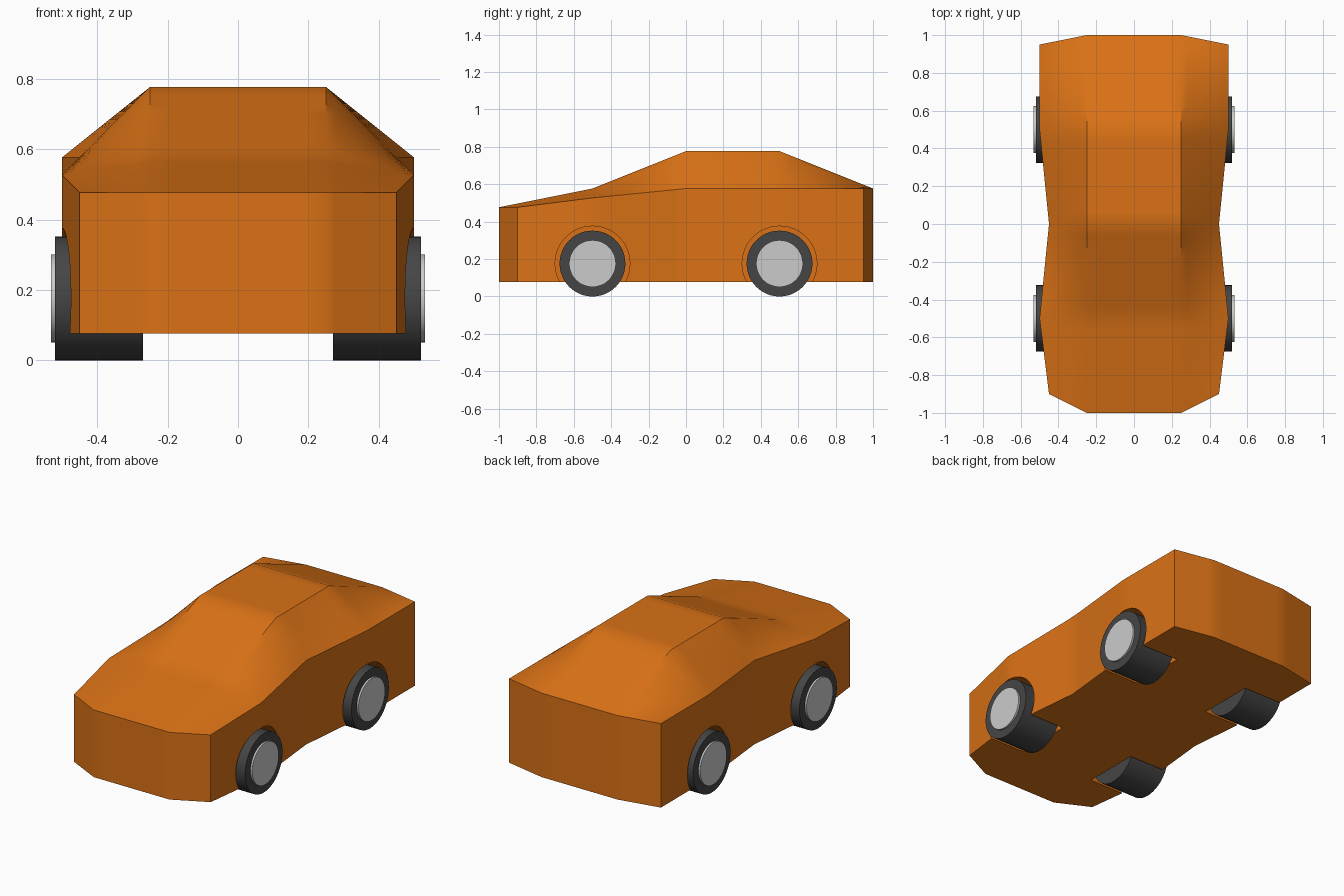
import bpy, bmesh, math

if "Cube" in bpy.data.objects:
    bpy.data.objects.remove(bpy.data.objects["Cube"])

BASE, R = 0.077, 0.176          # underside height, tyre radius
MID = 0.25                      # half-width of the flat centre strip


def material(name, rgb):
    m = bpy.data.materials.new(name)
    m.diffuse_color = (*rgb, 1)
    m.use_nodes = True
    m.node_tree.nodes["Principled BSDF"].inputs["Base Color"].default_value = m.diffuse_color
    return m


def activate(ob):
    bpy.ops.object.select_all(action='DESELECT')
    ob.select_set(True)
    bpy.context.view_layer.objects.active = ob


def cylinder(name, r, x0, x1, y, z, mat=None):
    bpy.ops.mesh.primitive_cylinder_add(vertices=48, radius=r, depth=abs(x1 - x0),
                                        location=((x0 + x1) / 2, y, z),
                                        rotation=(0, math.pi / 2, 0))
    ob = bpy.context.object
    ob.name = name
    if mat:
        ob.data.materials.append(mat)
    return ob


orange = material("orange_paint", (0.70, 0.167, 0.008))
rubber = material("rubber", (0.06, 0.06, 0.06))

# Car body stations, front to back: centre y, centre z, side x, side y, side z
stations = [(-1.0, 0.4, 0.45, -0.9, 0.40),
            (-0.5, 0.5, 0.50, -0.5, 0.45),
            (0.0, 0.7, 0.45, 0.0, 0.50),
            (0.5, 0.7, 0.50, 0.5, 0.50),
            (1.0, 0.5, 0.50, 0.95, 0.50)]
bm = bmesh.new()


def grid(flat):
    rows = []
    for yc, zc, xs, ys, zs in stations:
        pts = [(-xs, ys, zs), (-MID, yc, zc), (MID, yc, zc), (xs, ys, zs)]
        rows.append([bm.verts.new((x, y, BASE + (0 if flat else z))) for x, y, z in pts])
    for a, b in zip(rows, rows[1:]):
        for i in range(3):
            bm.faces.new((a[i], a[i + 1], b[i + 1], b[i]))
    # perimeter loop
    return rows[0] + [r[3] for r in rows[1:]] + rows[-1][2::-1] + [r[0] for r in rows[-2:0:-1]]


top, bottom = grid(False), grid(True)
n = len(top)
for i in range(n):
    j = (i + 1) % n
    bm.faces.new((bottom[i], bottom[j], top[j], top[i]))
bmesh.ops.recalc_face_normals(bm, faces=bm.faces)
mesh = bpy.data.meshes.new("car_body")
bm.to_mesh(mesh)
bm.free()
mesh.materials.append(orange)
body = bpy.data.objects.new("car_body", mesh)
bpy.context.collection.objects.link(body)

# Flat subdivision gives the twisted panels their gentle curve
sub = body.modifiers.new("panels", 'SUBSURF')
sub.subdivision_type = 'SIMPLE'
sub.levels = sub.render_levels = 3
activate(body)
bpy.ops.object.modifier_apply(modifier=sub.name)

for s, side in ((-1, "left"), (1, "right")):
    for y, end in ((-0.5, "front"), (0.5, "rear")):
        # Wheel well
        cutter = cylinder("well_cutter", 0.2, s * 0.25, s * 0.65, y, R, orange)
        cutter.hide_render = True
        cut = body.modifiers.new("well", 'BOOLEAN')
        cut.operation, cut.solver, cut.object = 'DIFFERENCE', 'EXACT', cutter
        activate(body)
        bpy.ops.object.modifier_apply(modifier=cut.name)
        bpy.data.objects.remove(cutter)
        # Tyre and hub disc
        for ob in (cylinder(f"{end}_{side}_tyre", R, s * 0.27, s * 0.52, y, R, rubber),
                   cylinder(f"{end}_{side}_hub", 0.125, s * 0.51, s * 0.531, y, R)):
            activate(ob)
            bpy.ops.object.shade_smooth_by_angle(angle=math.radians(30))

activate(body)
bpy.ops.object.shade_smooth_by_angle(angle=math.radians(30))
